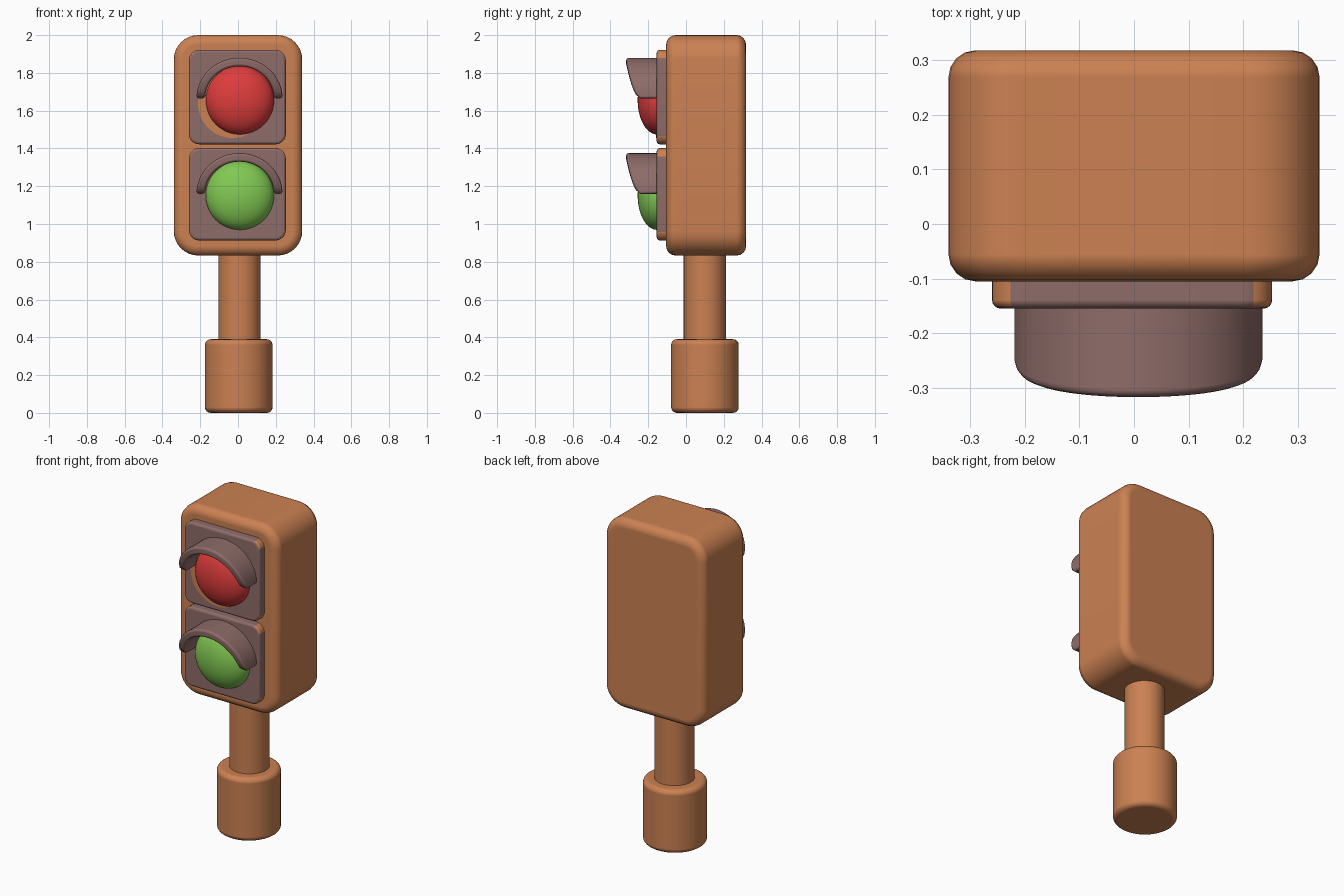
import bpy, bmesh
from math import sin, cos, pi, radians
from mathutils import Matrix

if "Cube" in bpy.data.objects:
    bpy.data.objects.remove(bpy.data.objects["Cube"], do_unlink=True)


def material(name, rgb):
    m = bpy.data.materials.new(name)
    m.use_nodes = True
    m.diffuse_color = (*rgb, 1)
    m.node_tree.nodes["Principled BSDF"].inputs["Base Color"].default_value = (*rgb, 1)
    return m


orange = material("clay orange", (0.6, 0.22, 0.085))
mauve = material("dull mauve", (0.27, 0.15, 0.14))
red = material("red", (0.73, 0.045, 0.045))
green = material("green", (0.22, 0.58, 0.085))


def finish(bm, name, mats, bevel=0, segments=4):
    bmesh.ops.recalc_face_normals(bm, faces=bm.faces)
    me = bpy.data.meshes.new(name)
    bm.to_mesh(me)
    bm.free()
    ob = bpy.data.objects.new(name, me)
    bpy.context.collection.objects.link(ob)
    for m in mats:
        me.materials.append(m)
    me.shade_smooth()
    me.set_sharp_from_angle(angle=radians(40))
    if bevel:
        for edge in me.edges:
            edge.use_edge_sharp = False
        mod = ob.modifiers.new("rounding", "BEVEL")
        mod.width, mod.segments = bevel, segments
        mod.limit_method, mod.angle_limit = "ANGLE", radians(40)
        mod.harden_normals = True
    return ob


def rounded_slab(name, x0, x1, z0, z1, y0, y1, radius, bevel, mats, corner_index=0):
    # Rounded rectangle facing the front, extruded backwards
    bm = bmesh.new()
    corners = [(x1, z1, -1, -1), (x0, z1, 1, -1), (x0, z0, 1, 1), (x1, z0, -1, 1)]
    verts = []
    for i, (x, z, sx, sz) in enumerate(corners):
        for k in range(9):
            a = (i + k / 8) * pi / 2
            verts.append(bm.verts.new((x + sx * radius + radius * cos(a), y0,
                                       z + sz * radius + radius * sin(a))))
    face = bm.faces.new(verts)
    new = bmesh.ops.extrude_face_region(bm, geom=[face], use_keep_orig=True)["geom"]
    moved = [g for g in new if isinstance(g, bmesh.types.BMVert)]
    bmesh.ops.translate(bm, vec=(0, y1 - y0, 0), verts=moved)
    bm.normal_update()
    for f in bm.faces:
        if abs(f.normal.y) < 0.5 and 0.3 < abs(f.normal.x) < 0.98:
            f.material_index = corner_index
    return finish(bm, name, mats, bevel)


def cylinder(name, x, y, z0, z1, radius, bevel):
    bm = bmesh.new()
    bmesh.ops.create_cone(bm, cap_ends=True, segments=48, radius1=radius, radius2=radius,
                          depth=z1 - z0, matrix=Matrix.Translation((x, y, (z0 + z1) / 2)))
    return finish(bm, name, [orange], bevel)


def lens(name, z, mat):
    # Shallow dome bulging out of its plate
    bm = bmesh.new()
    place = Matrix.Translation((0.01, -0.153, z)) @ Matrix.Diagonal((0.181, 0.103, 0.182, 1))
    bmesh.ops.create_uvsphere(bm, u_segments=40, v_segments=24, radius=1, matrix=place)
    return finish(bm, name, [mat])


def visor(name, z):
    # Arched hood whose front edge sweeps back towards its lower ends
    bm = bmesh.new()
    steps, rings = 32, []
    for i in range(steps + 1):
        a = pi * i / steps
        front = -0.24 - 0.077 * max(sin(a), 0) ** 0.5
        rings.append([bm.verts.new((0.008 + rx * cos(a), y, z + rz * sin(a)))
                      for rx, rz, y in ((0.228, 0.215, -0.14), (0.228, 0.215, front),
                                        (0.182, 0.17, front), (0.182, 0.17, -0.14))])
    for a, b in zip(rings, rings[1:]):
        for k in range(4):
            n = (k + 1) % 4
            bm.faces.new((a[k], a[n], b[n], b[k]))
    bm.faces.new(rings[0])
    bm.faces.new(rings[-1])
    return finish(bm, name, [mauve], 0.014, 3)


# Housing, pole and foot
rounded_slab("housing", -0.34, 0.34, 0.833, 2.0, -0.105, 0.318, 0.13, 0.05, [orange])
cylinder("pole", 0.008, 0.1, 0.36, 0.88, 0.112, 0)
cylinder("foot", 0.004, 0.1, 0, 0.39, 0.179, 0.03)

# Two lamps, each with a plate, a lens and a visor
for label, z, low, high, mat in (("upper", 1.656, 1.422, 1.922, red),
                                 ("lower", 1.151, 0.913, 1.402, green)):
    rounded_slab(label + "_plate", -0.26, 0.253, low, high, -0.155, -0.08,
                 0.055, 0.016, [mauve, orange], 1)
    lens(label + "_lens", z, mat)
    visor(label + "_visor", z + 0.009)

# Thin orange crescent showing beside the upper lens
bm = bmesh.new()
spot = Matrix.Translation((-0.03, -0.155, 1.637)) @ Matrix.Rotation(pi / 2, 4, "X")
bmesh.ops.create_cone(bm, cap_ends=True, segments=40, radius1=0.182, radius2=0.182,
                      depth=0.006, matrix=spot)
finish(bm, "crescent_patch", [orange])
